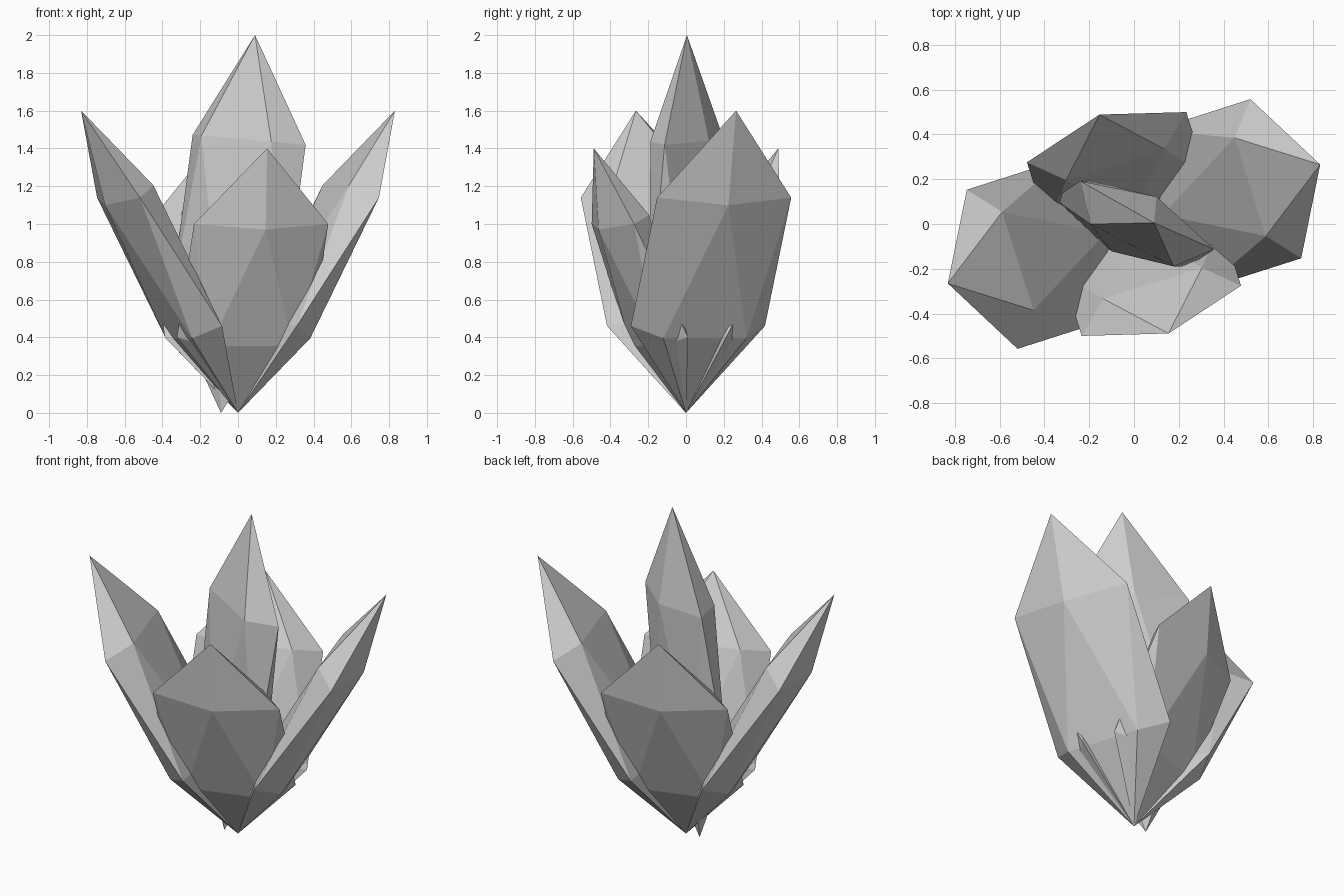
import bpy
import bmesh
from math import cos, sin, radians
from mathutils import Matrix, Vector

cube = bpy.data.objects.get("Cube")
if cube:
    bpy.data.objects.remove(cube, do_unlink=True)

# Single stone grey
GREY = (0.62, 0.62, 0.62, 1.0)
stone = bpy.data.materials.new("stone_grey")
stone.use_nodes = True
stone.diffuse_color = GREY
stone.node_tree.nodes["Principled BSDF"].inputs["Base Color"].default_value = GREY


def shard(name, base, tip, facing, width, thickness):
    """Stretched icosahedron running from base to tip, its flat side turned to facing."""
    base, tip = Vector(base), Vector(tip)
    along = (tip - base) / 2
    axis = along.normalized()
    out = Vector((cos(facing), sin(facing), 0))
    out = (out - axis * out.dot(axis)).normalized()
    side = axis.cross(out)
    frame = Matrix((out * thickness, side * width, along)).transposed().to_4x4()
    frame.translation = (base + tip) / 2

    bm = bmesh.new()
    bmesh.ops.create_icosphere(bm, subdivisions=1, radius=1.0, matrix=frame)
    bmesh.ops.recalc_face_normals(bm, faces=bm.faces)
    mesh = bpy.data.meshes.new(name)
    bm.to_mesh(mesh)
    bm.free()
    mesh.materials.append(stone)
    obj = bpy.data.objects.new(name, mesh)
    bpy.context.collection.objects.link(obj)


# Four outer shards fan out from one point: (name, turn, reach, height)
for name, turn, reach, height in (
    ("left_shard", 17.7, 0.872, 1.6),
    ("back_shard", 107.5, 0.512, 1.4),
    ("right_shard", 197.7, 0.872, 1.6),
    ("front_shard", 287.5, 0.512, 1.4),
):
    a = radians(turn)
    shard(name, (0, 0, 0), (reach * cos(a), reach * sin(a), height), a, 0.438, 0.137)

# Tall middle shard, leaning slightly
shard("middle_shard", (-0.09, -0.005, 0), (0.09, 0.005, 2.0), radians(63), 0.396, 0.15)
